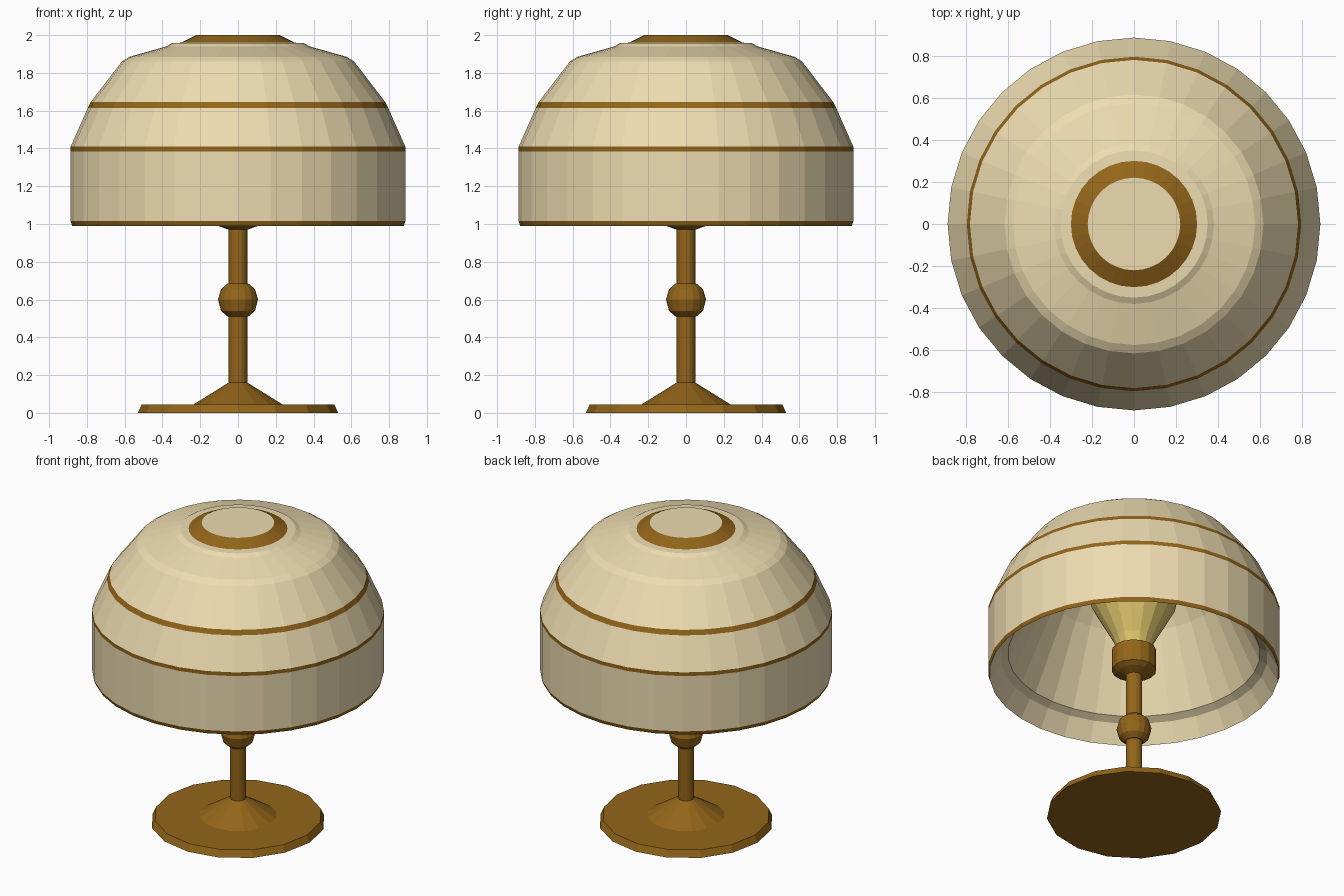
import bpy
import bmesh
from math import cos, sin, pi

if "Cube" in bpy.data.objects:
    bpy.data.objects.remove(bpy.data.objects["Cube"])


def material(name, rgb):
    m = bpy.data.materials.new(name)
    m.diffuse_color = (*rgb, 1)
    m.use_nodes = True
    m.node_tree.nodes["Principled BSDF"].inputs["Base Color"].default_value = m.diffuse_color
    return m


cream = material("cream_glass", (0.85, 0.72, 0.44))
brass = material("aged_brass", (0.29, 0.13, 0.01))
glow = material("bulb_glass", (0.72, 0.55, 0.15))


def lathe(name, profile, sides, mats, bands=()):
    """Spin an (r, z) profile about z; bands lists segments using mats[1]."""
    bm = bmesh.new()
    rings = []
    for r, z in profile:
        if r == 0:
            rings.append([bm.verts.new((0, 0, z))] * sides)
        else:
            rings.append([bm.verts.new((r * cos(2 * pi * i / sides),
                                        r * sin(2 * pi * i / sides), z))
                          for i in range(sides)])
    for k in range(len(rings) - 1):
        a, b = rings[k], rings[k + 1]
        for i in range(sides):
            j = (i + 1) % sides
            corners = list(dict.fromkeys((a[i], a[j], b[j], b[i])))
            face = bm.faces.new(corners)
            face.material_index = 1 if k in bands else 0
    bmesh.ops.recalc_face_normals(bm, faces=bm.faces)
    mesh = bpy.data.meshes.new(name)
    bm.to_mesh(mesh)
    bm.free()
    for m in mats:
        mesh.materials.append(m)
    ob = bpy.data.objects.new(name, mesh)
    bpy.context.collection.objects.link(ob)
    return ob


# Foot: flat disc with a low cone
lathe("base", [(0, 0), (0.53, 0), (0.51, 0.045), (0.235, 0.045),
               (0.05, 0.16), (0, 0.16)], 16, [brass])

# Stem and its faceted knob
lathe("stem", [(0, 0.15), (0.05, 0.15), (0.05, 1.0), (0, 1.0)], 16, [brass])
lathe("stem_knob", [(0, 0.51), (0.055, 0.51), (0.09, 0.54), (0.106, 0.6),
                    (0.09, 0.655), (0.055, 0.685), (0, 0.685)], 16, [brass])

# Socket and bulb under the shade
lathe("socket", [(0, 0.97), (0.05, 0.97), (0.105, 0.99), (0.135, 1.01),
                 (0.135, 1.15), (0, 1.15)], 16, [brass])
lathe("bulb", [(0, 1.15), (0.1, 1.15), (0.125, 1.22), (0.19, 1.34),
               (0.26, 1.47), (0.28, 1.58), (0.24, 1.7), (0.14, 1.78),
               (0, 1.81)], 16, [glow])

# Shade: outer wall with brass bands, then the tapering inner lining
shade = [(0.878, 0.99), (0.886, 1.015), (0.886, 1.385), (0.886, 1.41),
         (0.795, 1.615), (0.78, 1.645), (0.615, 1.86), (0.575, 1.885),
         (0.38, 1.94), (0.35, 1.957), (0.3, 1.96),
         (0.22, 2.0), (0, 2.0)]
lining = [(0, 1.93), (0.33, 1.92), (0.55, 1.6), (0.765, 1.13),
          (0.81, 1.105), (0.878, 0.99)]
lathe("shade", shade, 32, [cream, brass], bands=(0, 2, 4, 10))
lathe("shade_lining", lining, 32, [cream])
for p in bpy.data.objects["shade_lining"].data.polygons:
    if p.normal.z > 0:
        p.flip()
